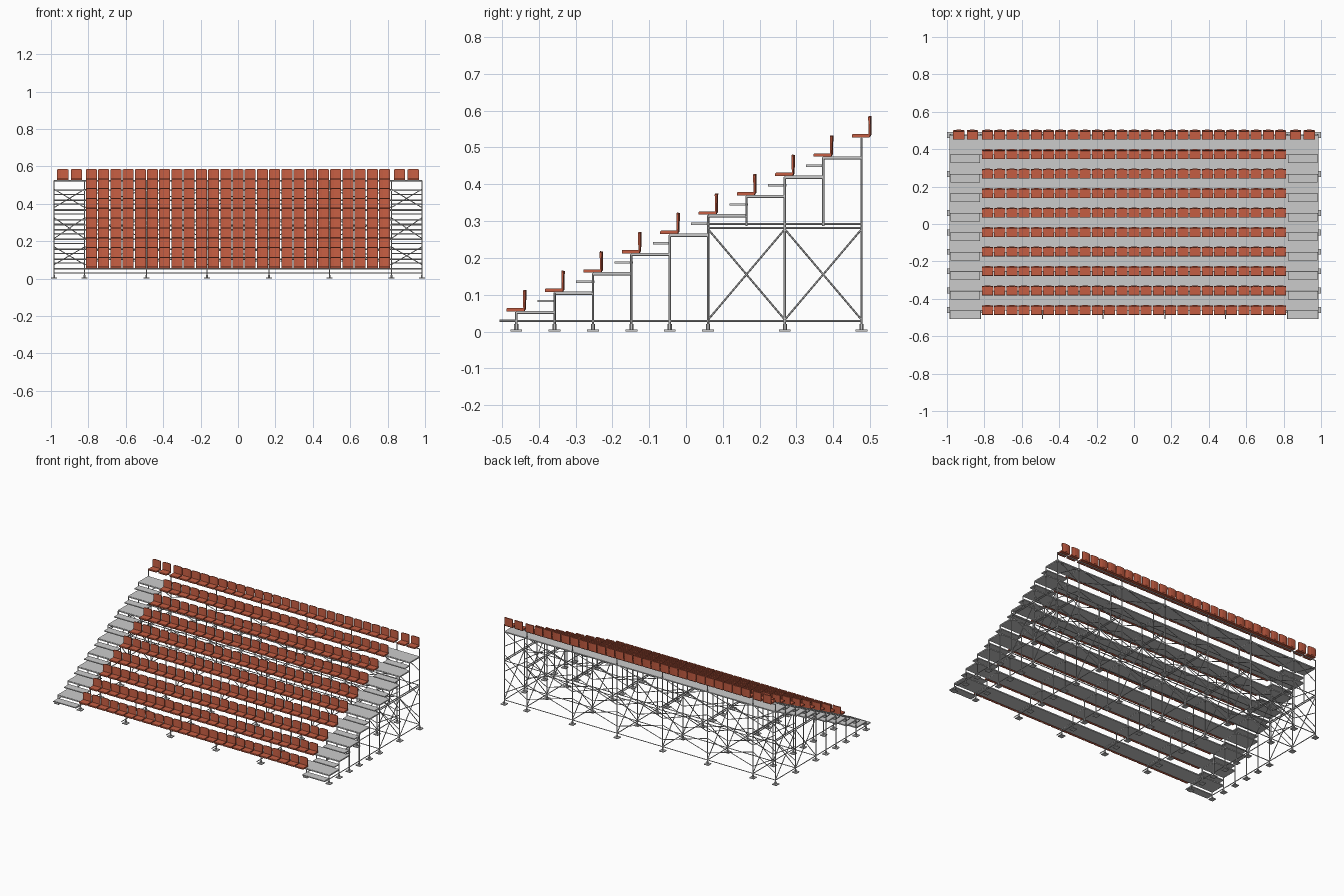
import bpy, bmesh
from mathutils import Vector, Matrix

if "Cube" in bpy.data.objects:
    bpy.data.objects.remove(bpy.data.objects["Cube"])

ROWS, DY, DZ = 10, 0.1042, 0.0525
Y0 = -0.461                                        # first post line
FRAMES = [-0.983, -0.82, -0.49, -0.165, 0.165, 0.49, 0.82, 0.983]
seat_mat = bpy.data.materials.new("seat_red")
seat_mat.diffuse_color = (0.56, 0.11, 0.055, 1)
seat_mat.use_nodes = True
seat_mat.node_tree.nodes["Principled BSDF"].inputs["Base Color"].default_value = seat_mat.diffuse_color


def finish(bm, name):
    bmesh.ops.recalc_face_normals(bm, faces=bm.faces)
    me = bpy.data.meshes.new(name)
    bm.to_mesh(me)
    bm.free()
    ob = bpy.data.objects.new(name, me)
    bpy.context.collection.objects.link(ob)
    return ob


def box(bm, x0, x1, y0, y1, z0, z1):
    m = Matrix.Translation(((x0 + x1) / 2, (y0 + y1) / 2, (z0 + z1) / 2))
    m = m @ Matrix.Diagonal((x1 - x0, y1 - y0, z1 - z0, 1))
    bmesh.ops.create_cube(bm, size=1, matrix=m)


def tube(bm, a, b, r=0.0032, sides=6):
    a, b = Vector(a), Vector(b)
    d = b - a
    m = Matrix.Translation((a + b) / 2) @ d.to_track_quat('Z', 'Y').to_matrix().to_4x4()
    bmesh.ops.create_cone(bm, cap_ends=True, segments=sides, radius1=r, radius2=r,
                          depth=d.length, matrix=m)


def row_y(i):
    return Y0 + DY * i


def deck_z(i):
    return 0.056 + DZ * i


# Seat: L profile swept sideways, with a gently curved back
def seat_row(name, first_x, count, pitch, y, z):
    bm = bmesh.new()
    prof = [(-0.026, 0), (0.022, 0), (0.027, 0.006), (0.028, 0.057), (0.022, 0.058),
            (0.019, 0.009), (-0.024, 0.009), (-0.026, 0.007)]
    rings = []
    for t in (-1, -0.8, -0.3, 0.3, 0.8, 1):
        ring = []
        for k, (py, pz) in enumerate(prof):
            bow = 0.004 * (t * t) if 2 <= k <= 4 else 0
            drop = 0.003 if abs(t) == 1 and k in (3, 4) else 0
            ring.append(bm.verts.new((first_x + 0.0295 * t, y + py - bow, z + pz - drop)))
        rings.append(ring)
    n = len(prof)
    for a, b in zip(rings, rings[1:]):
        for k in range(n):
            bm.faces.new((a[k], a[(k + 1) % n], b[(k + 1) % n], b[k]))
    bm.faces.new(rings[0])
    bm.faces.new(rings[-1])
    ob = finish(bm, name)
    ob.data.materials.append(seat_mat)
    arr = ob.modifiers.new("repeat", 'ARRAY')
    arr.use_relative_offset = False
    arr.use_constant_offset = True
    arr.constant_offset_displace = (pitch, 0, 0)
    arr.count = count


for i in range(ROWS):
    seat_row(f"seat_row_{i + 1}", -0.7836, 25, 0.0653, row_y(i), 0.055 + DZ * i)
for s, x in (("left", -0.937), ("right", 0.864)):
    seat_row(f"top_corner_seats_{s}", x, 2, 0.073, row_y(9), 0.055 + DZ * 9)

# Long walking decks
bm = bmesh.new()
for i in range(ROWS - 1):
    box(bm, -0.985, 0.985, row_y(i), row_y(i + 1) - 0.002, deck_z(i) - 0.007, deck_z(i))
finish(bm, "walking_decks")

# Half-height aisle steps at both ends
bm = bmesh.new()
for i in range(ROWS - 1):
    for x0, x1 in ((-0.98, -0.824), (0.824, 0.98)):
        z = 0.033 + DZ * i
        box(bm, x0, x1, row_y(i) - 0.046, row_y(i) + 0.004, z - 0.006, z)
finish(bm, "aisle_steps")

# Upright posts with base plates; two lines stand on the raised beam
posts, plates = bmesh.new(), bmesh.new()
for x in FRAMES:
    for i in range(ROWS):
        raised = i in (6, 8)
        top = deck_z(i) - 0.004
        tube(posts, (x, row_y(i), 0.286 if raised else 0.004), (x, row_y(i), top))
        if not raised:
            y = row_y(i)
            box(plates, x - 0.016, x + 0.016, y - 0.016, y + 0.016, 0, 0.005)
            tube(plates, (x, y, 0.004), (x, y, 0.02), 0.0055)
finish(posts, "upright_posts")
finish(plates, "base_plates")

# Side frames: base rail, deck bearers, twin beam and cross braces
bm = bmesh.new()
for x in FRAMES:
    tube(bm, (x, row_y(0) - 0.046, 0.029), (x, row_y(9), 0.029), 0.0028)
    for z in (0.281, 0.292):
        tube(bm, (x, row_y(5), z), (x, row_y(9), z), 0.003)
    for i in range(ROWS - 1):
        z = deck_z(i) - 0.006
        tube(bm, (x, row_y(i), z), (x, row_y(i + 1), z), 0.003)
    for a, b in ((5, 7), (7, 9)):
        tube(bm, (x, row_y(a), 0.032), (x, row_y(b), 0.278), 0.0026)
        tube(bm, (x, row_y(a), 0.278), (x, row_y(b), 0.032), 0.0026)
finish(bm, "side_frames")

# Lengthwise rails under deck edges, at the base and at the raised beam
bm = bmesh.new()
for i in range(ROWS):
    z = deck_z(i) - 0.005
    tube(bm, (FRAMES[0], row_y(i), z), (FRAMES[-1], row_y(i), z), 0.0032)
for i in (5, 7, 9):
    for z in (0.029, 0.286):
        tube(bm, (FRAMES[0], row_y(i), z), (FRAMES[-1], row_y(i), z), 0.0028)
finish(bm, "long_rails")

# Lengthwise cross braces between neighbouring frames
bm = bmesh.new()
tiers = [(0.075, 0.17), (0.215, 0.325), (0.38, 0.478)]
for i, levels in ((7, tiers[:2]), (9, tiers)):
    for xa, xb in zip(FRAMES, FRAMES[1:]):
        for lo, hi in levels:
            tube(bm, (xa, row_y(i), lo), (xb, row_y(i), hi), 0.0024)
            tube(bm, (xa, row_y(i), hi), (xb, row_y(i), lo), 0.0024)
finish(bm, "rear_cross_braces")
